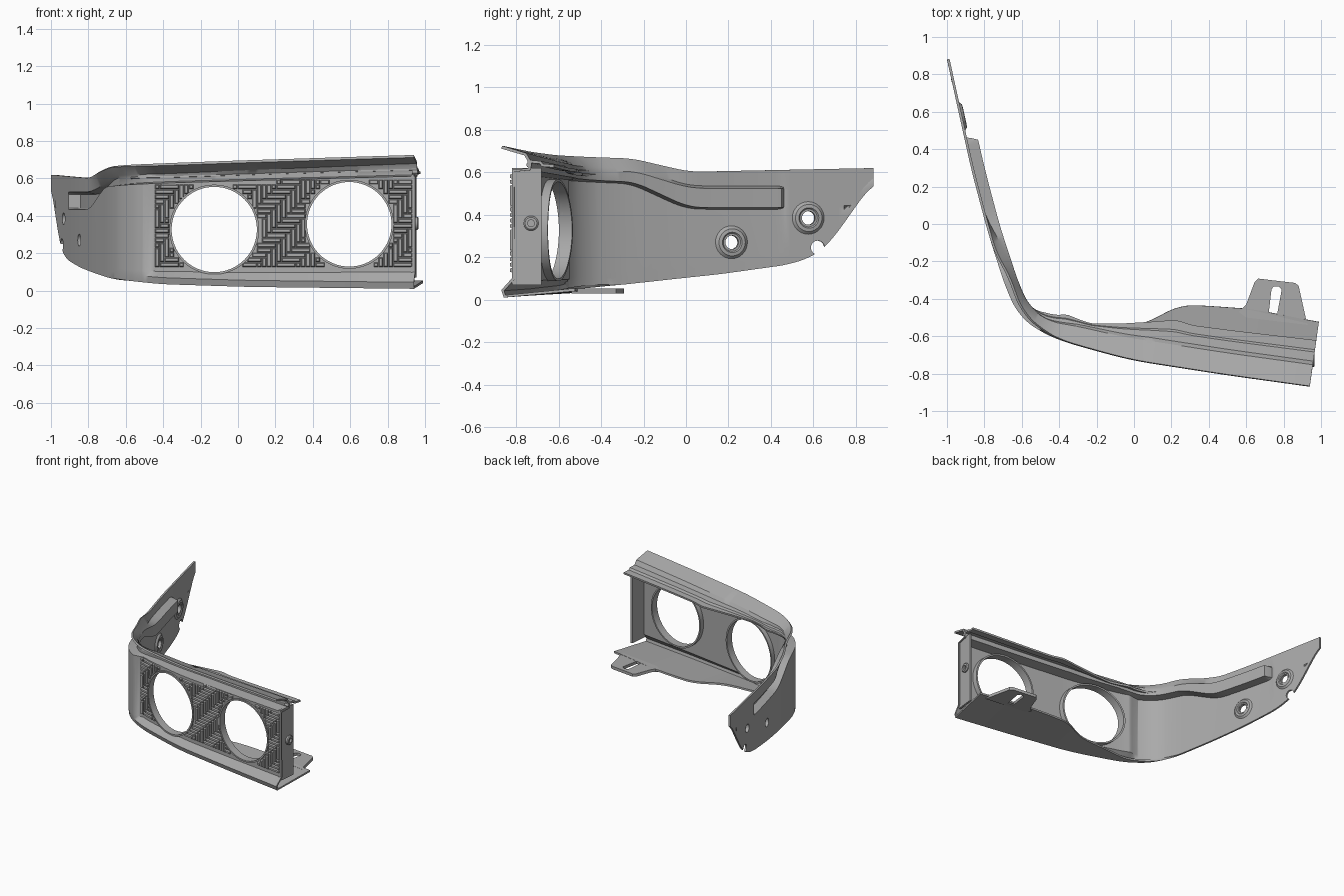
import bpy, math
from mathutils import Vector

if "Cube" in bpy.data.objects:
    bpy.data.objects.remove(bpy.data.objects["Cube"])

grey = bpy.data.materials.new("plain grey")
grey.use_nodes = True
grey.diffuse_color = (0.4, 0.4, 0.4, 1)
grey.node_tree.nodes["Principled BSDF"].inputs["Base Color"].default_value = (0.4, 0.4, 0.4, 1)


def lerp(keys, t):
    if t <= keys[0][0]:
        return keys[0][1]
    for (a, u), (b, v) in zip(keys, keys[1:]):
        if t <= b:
            return u + (v - u) * (t - a) / (b - a)
    return keys[-1][1]


def soft(keys, t, w=0.07):
    return sum(lerp(keys, t + w * k / 3) for k in range(-3, 4)) / 7


def make(name, verts, faces):
    me = bpy.data.meshes.new(name)
    me.from_pydata([tuple(v) for v in verts], [], faces)
    me.materials.append(grey)
    ob = bpy.data.objects.new(name, me)
    bpy.context.collection.objects.link(ob)
    return ob


def grid_faces(rows, cols, wrap=False):
    faces = []
    for i in range(rows if wrap else rows - 1):
        n = (i + 1) % rows
        for j in range(cols - 1):
            faces.append((i * cols + j, n * cols + j, n * cols + j + 1, i * cols + j + 1))
    return faces


def prism(name, outline, z0, z1):
    n = len(outline)
    verts = [(x, y, z) for z in (z0, z1) for x, y in outline]
    faces = [tuple(reversed(range(n))), tuple(range(n, 2 * n))]
    faces += [(i, (i + 1) % n, n + (i + 1) % n, n + i) for i in range(n)]
    return make(name, verts, faces)


def lathe(name, centre, axis, rings, sides=32):
    # rings of (radius, height along axis)
    q = Vector(axis).to_track_quat('Z', 'Y')
    verts = []
    for k in range(sides):
        a = math.tau * k / sides
        verts += [Vector(centre) + q @ Vector((r * math.cos(a), r * math.sin(a), h)) for r, h in rings]
    return make(name, verts, grid_faces(sides, len(rings), True))


def rod(name, centre, axis, radius, depth, sides=48):
    ob = lathe(name, centre, axis, [(radius, -depth), (radius, depth)], sides)
    n = 2 * sides
    verts = [v.co.copy() for v in ob.data.vertices]
    faces = [tuple(p.vertices) for p in ob.data.polygons]
    bpy.data.objects.remove(ob)
    return make(name, verts, faces + [tuple(range(n - 2, -1, -2)), tuple(range(1, n, 2))])


def finish(ob, thickness=0, cutters=()):
    if thickness:
        m = ob.modifiers.new("thickness", 'SOLIDIFY')
        m.thickness, m.offset = thickness, -1
    for c in cutters:
        c.hide_render = True
        m = ob.modifiers.new("hole", 'BOOLEAN')
        m.object, m.solver = c, 'EXACT'
    bpy.ops.object.select_all(action='DESELECT')
    bpy.context.view_layer.objects.active = ob
    ob.select_set(True)
    if ob.modifiers:
        bpy.ops.object.convert(target='MESH')
    bpy.ops.object.shade_smooth_by_angle(angle=math.radians(32))
    for c in cutters:
        bpy.data.objects.remove(c)


# Plan path: t = x - y runs from the wing tip round the corner to the far end
path_y = [(-1.88, .88), (-1.16, .29), (-.73, -.05), (-.32, -.36), (-.11, -.5), (.06, -.57),
          (.21, -.62), (.48, -.68), (.72, -.73), (1.3, -.808), (1.81, -.87)]
bottom = [(-1.88, .56), (-1.62, .26), (-1.54, .21), (-1.4, .17), (-1, .125), (-.4, .075), (.2, .035), (.8, .02), (1.8, .01)]
flange = [(-.3, 0), (.2, .05), (.5, .14), (.7, .19), (.8, .23), (.95, .33), (1.1, .35), (1.4, .37), (1.81, .35)]
plate_in = [(.06, 0), (.16, .045), (1.8, .05)]
ledge_z = [(-.85, .435), (-.78, .44), (-.45, .555), (.2, .575), (1.8, .612)]
ledge_in = [(-1.36, 0), (-1.33, .06), (.06, .06), (.3, .1), (.8, .13)]
rise_z = [(-.85, .515), (-.75, .525), (-.45, .6), (.2, .605), (1.8, .645)]
fold_in = [(-.85, 0), (-.6, .045), (.1, .06), (.3, .09), (.8, .11)]
top_z = [(-1.88, .62), (-.8, .602), (-.6, .63), (-.43, .66), (.2, .668), (1.8, .712)]
top_in = [(-.6, 0), (-.4, .03), (-.1, .02), (.2, 0)]
shelf_in = [(-.1, .065), (.15, .12), (.2, .14), (.4, .13), (.7, .2), (.95, .25), (1.05, .235), (1.81, .25)]


def spot(t):
    def at(s):
        # extend straight beyond both ends so averaging keeps its slope
        if s > 1.81:
            y = -.87 - (s - 1.81) * .125
        elif s < -1.88:
            y = .88 - (s + 1.88) * .82
        else:
            y = lerp(path_y, s)
        return Vector((s + y, y, 0))
    def mean(s):
        return sum((at(s + .03 * k) for k in range(-4, 5)), Vector()) / 9
    d = (mean(t + .02) - mean(t - .02)).normalized()
    return mean(t), Vector((-d.y, d.x, 0))


def section(t):
    b = soft(bottom, t)
    p = lerp(plate_in, t)
    z7 = rise_z and soft(rise_z, t) + lerp([(-.8, .012), (.2, .02), (1.8, .035)], t)
    pts = [(soft(flange, t), b - .004 + lerp([(-.2, 0), (.8, .02), (1.8, .034)], t)),
           (lerp([(-.3, 0), (.2, .012)], t), b),
           (0, b + .035),
           (p, b + lerp([(0, .06), (.3, .07), (1.8, .09)], t)),
           (p, soft(ledge_z, t)),
           (lerp(ledge_in, t), soft(ledge_z, t) + .008),
           (lerp(ledge_in, t), soft(rise_z, t)),
           (soft(fold_in, t), z7),
           (soft(top_in, t), soft(top_z, t))]
    return [(d, max(z, b + .005 * i - .005)) for i, (d, z) in enumerate(pts)]


# Main shell: wing, corner, front plate, lips and lower flange
stops = sorted({-1.88 + 3.69 * k / 130 for k in range(131)} | {-1.36, -1.33, .06, .16})
verts, face_line = [], []
for t in stops:
    o, n = spot(t)
    sec = section(t)
    verts += [o + n * d + Vector((0, 0, z)) for d, z in sec]
    f = o + n * sec[3][0]
    if t > 0:
        face_line.append((f.x, f.y))
shell = make("bezel_shell", verts, grid_faces(len(stops), 9))


def plate_y(x):
    return lerp(face_line, x)


lamps = [(-.127, .327, .228), (.595, .355, .226)]
cutters = [rod("lamp_cutter", (x, plate_y(x), z), (0, 1, 0), r, .16, 64) for x, z, r in lamps]
bosses = []
for t, z in ((-1.06, .27), (-1.505, .385)):
    o, n = spot(t)
    bosses.append((o + Vector((0, 0, z)), n))
    cutters.append(rod("bolt_cutter", bosses[-1][0], n, .032, .1, 24))
o, n = spot(-1.56)
cutters.append(rod("notch_cutter", o + Vector((0, 0, .245)), n, .033, .1, 24))
finish(shell, .014, cutters)

# Raised bolt bosses on the inside of the wing
for o, n in bosses:
    finish(lathe("bolt_boss", o, n, [(.078, .013), (.064, .026), (.048, .028), (.042, .022), (.032, .022), (.032, .002)]))

# Upper shelf running back from the groove
verts, rows = [], [t for t in stops if t > -.15]
for t in rows:
    o, n = spot(t)
    a, b, z = lerp(ledge_in, t) - .005, soft(shelf_in, t, .03), soft(rise_z, t)
    b = max(b, a + .01)
    verts += [o + n * (a + (b - a) * k) + Vector((0, 0, z - drop))
              for k, drop in ((1, .022), (.55, .018), (.45, .004), (0, 0))]
finish(make("upper_shelf", verts, grid_faces(len(rows), 4)), .014)

# Lamp opening rims following the sloped plate
for x0, z0, r0 in lamps:
    verts = []
    for k in range(64):
        a = math.tau * k / 64
        for r, dy in ((r0, .05), (r0, -.012), (r0 + .012, -.012), (r0 + .012, .05), (r0, .05)):
            x = x0 + r * math.cos(a)
            verts.append((x, plate_y(x) + dy, z0 + r * math.sin(a)))
    finish(make("lamp_rim", verts, grid_faces(64, 5, True)))

# Herringbone weave on the front plate
w, n = .026, 4
bricks = {}
for i in range(54):
    for j in range(20):
        x, z = -.445 + (i + .5) * w, .1 + (j + .5) * w
        if x > .93 or not .1 + w / 2 < z < .575 + .03 * x:
            continue
        if any(math.hypot(x - a, z - b) < r + .02 for a, b, r in lamps):
            continue
        k = (i - j) % (2 * n)
        key = ("h", i - k, j) if k < n else ("v", i, j - (2 * n - 1 - k))
        bricks.setdefault(key, []).append((x, z))
verts, faces = [], []
for cells in bricks.values():
    base = len(verts)
    for pad, lift in ((.001, -.001), (.006, .012)):
        x0, x1 = min(c[0] for c in cells) - w / 2 + pad, max(c[0] for c in cells) + w / 2 - pad
        z0, z1 = min(c[1] for c in cells) - w / 2 + pad, max(c[1] for c in cells) + w / 2 - pad
        verts += [(x, plate_y(x) - lift, z) for x, z in ((x0, z0), (x1, z0), (x1, z1), (x0, z1))]
    faces.append(tuple(base + k for k in (4, 5, 6, 7)))
    faces += [tuple(base + k for k in (s, (s + 1) % 4, (s + 1) % 4 + 4, s + 4)) for s in range(4)]
make("woven_panel", verts, faces)

# End return wall with boss and pin
finish(prism("end_wall", [(.925, -.82), (.94, -.82), (.955, -.68), (.94, -.68)], .07, .62))
finish(lathe("end_boss", (.94, -.73, .36), (1, 0, 0), [(.035, 0), (.035, .02), (.028, .026), (.016, .026), (.016, 0)]))
finish(rod("end_pin", (.945, -.74, .635), (1, 0, 0), .012, .016, 16))

# Lower mounting tab with slot
tab = prism("mounting_tab", [(.56, -.47), (.6, -.43), (.645, -.31), (.665, -.292), (.86, -.315),
                             (.88, -.33), (.92, -.51), (.93, -.54), (.6, -.5)], .03, .052)
slot = prism("slot_cutter", [(.72, -.48), (.765, -.485), (.79, -.35), (.775, -.335), (.745, -.335), (.735, -.35)], -.1, .2)
finish(tab, 0, [slot])
